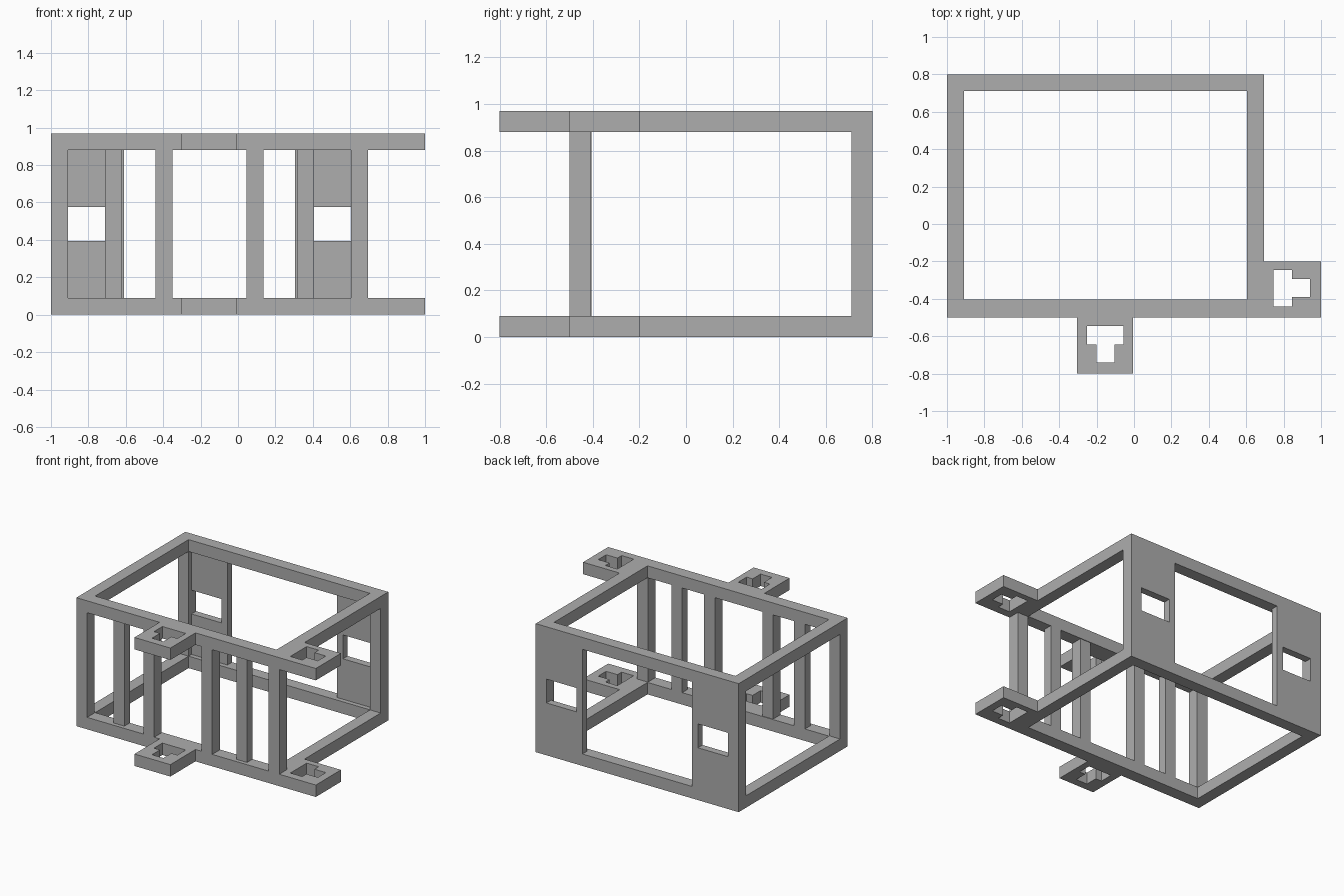
import bpy, math

cube = bpy.data.objects.get("Cube")
if cube:
    bpy.data.objects.remove(cube, do_unlink=True)

grey = bpy.data.materials.new("plain grey")
grey.use_nodes = True
colour = (0.42, 0.42, 0.42, 1)
grey.diffuse_color = colour
grey.node_tree.nodes["Principled BSDF"].inputs["Base Color"].default_value = colour

LEFT, RIGHT, FRONT, BACK = -1.0, 0.695, -0.5, 0.8
HEIGHT, BAR = 0.97, 0.09
MIDDLE = (LEFT + RIGHT) / 2


def rect(x0, x1, y0, y1):
    return [(x0, y0), (x1, y0), (x1, y1), (x0, y1)]


def plate(name, outlines, thickness, location, upright=False):
    """Flat plate from closed outlines (the first is the rim, the rest are holes)."""
    curve = bpy.data.curves.new(name, "CURVE")
    curve.dimensions = "2D"
    curve.fill_mode = "BOTH"
    curve.extrude = thickness / 2
    for outline in outlines:
        spline = curve.splines.new("POLY")
        spline.points.add(len(outline) - 1)
        for point, (x, y) in zip(spline.points, outline):
            point.co = (x, y, 0, 1)
        spline.use_cyclic_u = True
    helper = bpy.data.objects.new(name + " outline", curve)
    bpy.context.collection.objects.link(helper)
    graph = bpy.context.evaluated_depsgraph_get()
    mesh = bpy.data.meshes.new_from_object(helper.evaluated_get(graph))
    bpy.data.objects.remove(helper, do_unlink=True)
    mesh.name = name
    mesh.materials.clear()
    mesh.materials.append(grey)
    for face in mesh.polygons:
        face.use_smooth = False
    obj = bpy.data.objects.new(name, mesh)
    obj.location = location
    if upright:
        obj.rotation_euler.x = math.pi / 2
    bpy.context.collection.objects.link(obj)
    return obj


def post(name, x, y0, y1):
    """Upright bar between the two frames."""
    plate(name, [rect(x, x + BAR, y0, y1)], HEIGHT - 2 * BAR, (0, 0, HEIGHT / 2))


# Top and bottom frames, each with two slotted connector tabs
rim = [(LEFT, FRONT), (-0.305, FRONT), (-0.305, -0.8), (-0.005, -0.8),
       (-0.005, FRONT), (1, FRONT), (1, -0.2), (RIGHT, -0.2),
       (RIGHT, BACK), (LEFT, BACK)]
opening = rect(LEFT + BAR, RIGHT - BAR, FRONT + 0.095, BACK - BAR)
front_slot = [(-0.25, -0.545), (-0.25, -0.645), (-0.2, -0.645), (-0.2, -0.74),
              (-0.105, -0.74), (-0.105, -0.645), (-0.055, -0.645), (-0.055, -0.545)]
side_slot = [(0.745, -0.245), (0.745, -0.44), (0.845, -0.44), (0.845, -0.39),
             (0.94, -0.39), (0.94, -0.295), (0.845, -0.295), (0.845, -0.245)]
for name, z in (("bottom_frame", BAR / 2), ("top_frame", HEIGHT - BAR / 2)):
    plate(name, [rim, opening, front_slot, side_slot], BAR, (0, 0, z))

# Corner posts
for side, x in (("right", LEFT), ("left", RIGHT - BAR)):
    post("front_corner_post_" + side, x, FRONT, FRONT + BAR)
    post("back_corner_post_" + side, x, BACK - BAR, BACK)

# Inner front posts: two full depth, two set back and thinner
for side, x in (("right", -0.44), ("left", 0.045)):
    post("front_inner_post_" + side, x, FRONT, FRONT + BAR)
for side, x in (("right", -0.71), ("left", 0.315)):
    post("front_recessed_post_" + side, x, FRONT + 0.03, FRONT + 0.095)

# Back panels with a window next to each corner post
outer, inner, jamb = LEFT + BAR, -0.61, -0.66
sill, head = 0.395, 0.575
panel = [(outer, BAR), (inner, BAR), (inner, HEIGHT - BAR), (outer, HEIGHT - BAR),
         (outer, head), (jamb, head), (jamb, sill), (outer, sill)]
mirrored = [(2 * MIDDLE - x, z) for x, z in panel]
for name, outline in (("back_panel_right", panel), ("back_panel_left", mirrored)):
    plate(name, [outline], 0.055, (0, BACK - 0.0275, 0), upright=True)
